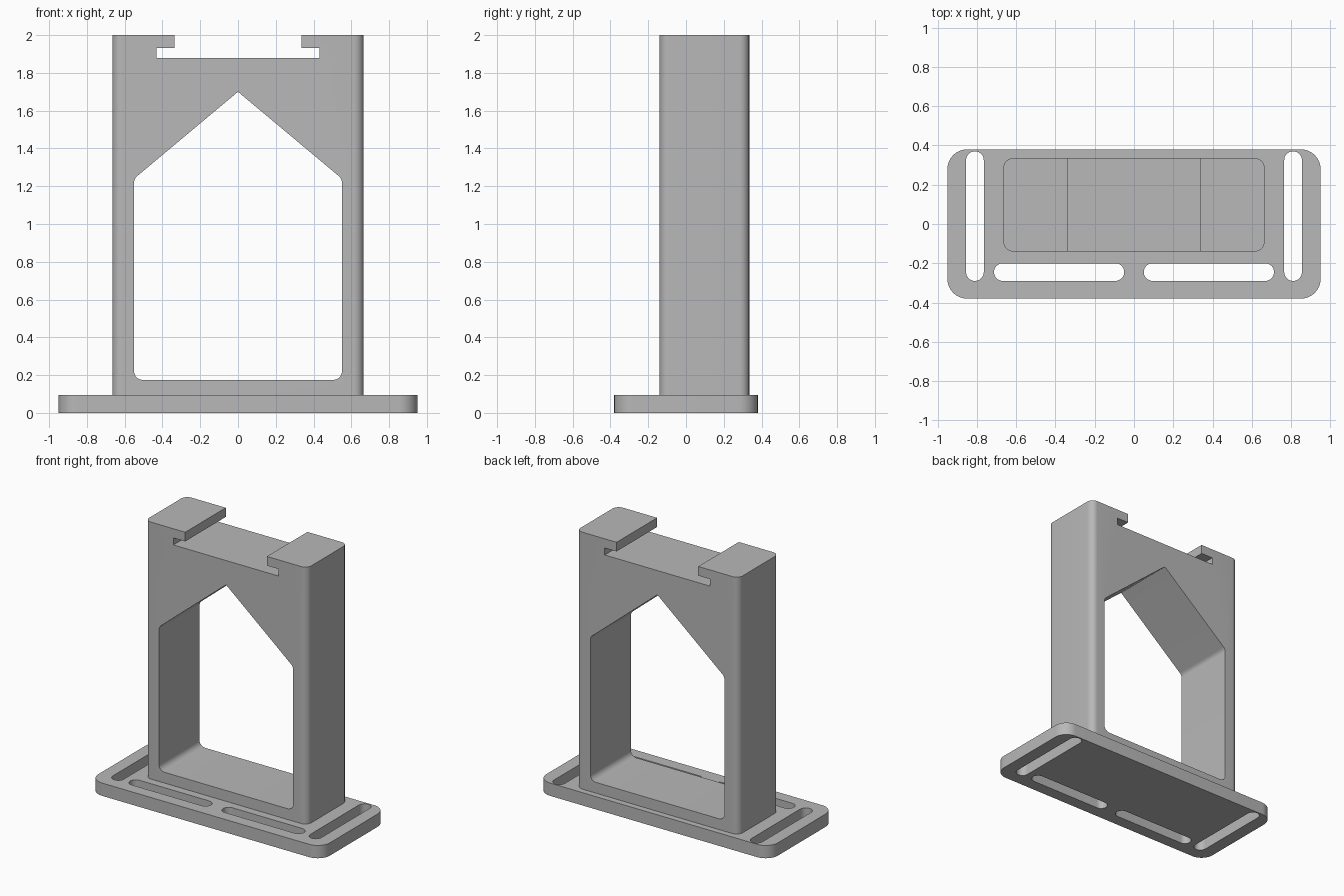
import bpy, bmesh, math
from mathutils import Vector

if "Cube" in bpy.data.objects:
    bpy.data.objects.remove(bpy.data.objects["Cube"], do_unlink=True)

grey = bpy.data.materials.new("matte grey")
grey.use_nodes = True
colour = (0.48, 0.48, 0.48, 1)
grey.diffuse_color = colour
for node in grey.node_tree.nodes:
    if node.type == 'BSDF_PRINCIPLED':
        node.inputs["Base Color"].default_value = colour


def fillet(corners, steps=10):
    """Round each (x, y, radius) corner of a closed outline."""
    points = []
    for i, (x, y, r) in enumerate(corners):
        p = Vector((x, y))
        if r == 0:
            points.append(p)
            continue
        u = (Vector(corners[i - 1][:2]) - p).normalized()
        v = (Vector(corners[(i + 1) % len(corners)][:2]) - p).normalized()
        angle = u.angle(v)
        reach = r / math.tan(angle / 2)
        centre = p + (u + v).normalized() * (r / math.sin(angle / 2))
        a, b, sweep = p + u * reach - centre, p + v * reach - centre, math.pi - angle
        for k in range(steps + 1):
            t = sweep * k / steps
            points.append(centre + (a * math.sin(sweep - t) + b * math.sin(t)) / math.sin(sweep))
    return points


def prism(name, corners, low, high, axis='z'):
    """Extrude a rounded outline along z, or along y for outlines in x and z."""
    bm = bmesh.new()
    place = (lambda p, h: (p.x, p.y, h)) if axis == 'z' else (lambda p, h: (p.x, h, p.y))
    face = bm.faces.new([bm.verts.new(place(p, low)) for p in fillet(corners)])
    top = bmesh.ops.extrude_face_region(bm, geom=[face])["geom"]
    offset = Vector((0, 0, high - low)) if axis == 'z' else Vector((0, high - low, 0))
    bmesh.ops.translate(bm, verts=[g for g in top if isinstance(g, bmesh.types.BMVert)], vec=offset)
    bmesh.ops.remove_doubles(bm, verts=bm.verts[:], dist=1e-5)
    bmesh.ops.recalc_face_normals(bm, faces=bm.faces[:])
    mesh = bpy.data.meshes.new(name)
    bm.to_mesh(mesh)
    bm.free()
    mesh.materials.append(grey)
    obj = bpy.data.objects.new(name, mesh)
    bpy.context.collection.objects.link(obj)
    return obj


def rounded_box(x0, x1, y0, y1, r):
    return [(x0, y0, r), (x1, y0, r), (x1, y1, r), (x0, y1, r)]


def carve(obj, cutters):
    """Cut the shapes out, then smooth only the rounded corners."""
    bpy.ops.object.select_all(action='DESELECT')
    obj.select_set(True)
    bpy.context.view_layer.objects.active = obj
    for cutter in cutters:
        cutter.hide_render = True
        mod = obj.modifiers.new("cut", 'BOOLEAN')
        mod.operation, mod.solver, mod.object = 'DIFFERENCE', 'EXACT', cutter
        bpy.ops.object.modifier_apply(modifier=mod.name)
        bpy.data.objects.remove(cutter, do_unlink=True)
    bpy.ops.object.shade_smooth_by_angle(angle=math.radians(30))


# Base plate with two mounting slots at the sides and two along the front
base = prism("base_plate", rounded_box(-0.95, 0.95, -0.38, 0.38, 0.1), 0, 0.095)
slots = []
for side in (-1, 1):
    xs = sorted((side * 0.765, side * 0.855))
    slots.append(prism("side_slot", rounded_box(*xs, -0.29, 0.37, 0.045), -0.1, 0.2))
    xs = sorted((side * 0.05, side * 0.713))
    slots.append(prism("front_slot", rounded_box(*xs, -0.29, -0.2, 0.045), -0.1, 0.2))
carve(base, slots)

# Upright frame with a gabled opening and an undercut channel on top
frame = prism("upright_frame", rounded_box(-0.665, 0.665, -0.14, 0.335, 0.05), 0.095, 2)
opening = prism("opening", [(-0.55, 0.175, 0.045), (0.55, 0.175, 0.045), (0.55, 1.24, 0.045),
                            (0, 1.7, 0), (-0.55, 1.24, 0.045)], -1, 1, 'y')
half = [(0.432, 1.88, 0), (0.432, 1.932, 0), (0.335, 1.932, 0), (0.335, 2.1, 0)]
channel = prism("channel", half + [(-x, z, r) for x, z, r in reversed(half)], -1, 1, 'y')
carve(frame, [opening, channel])
